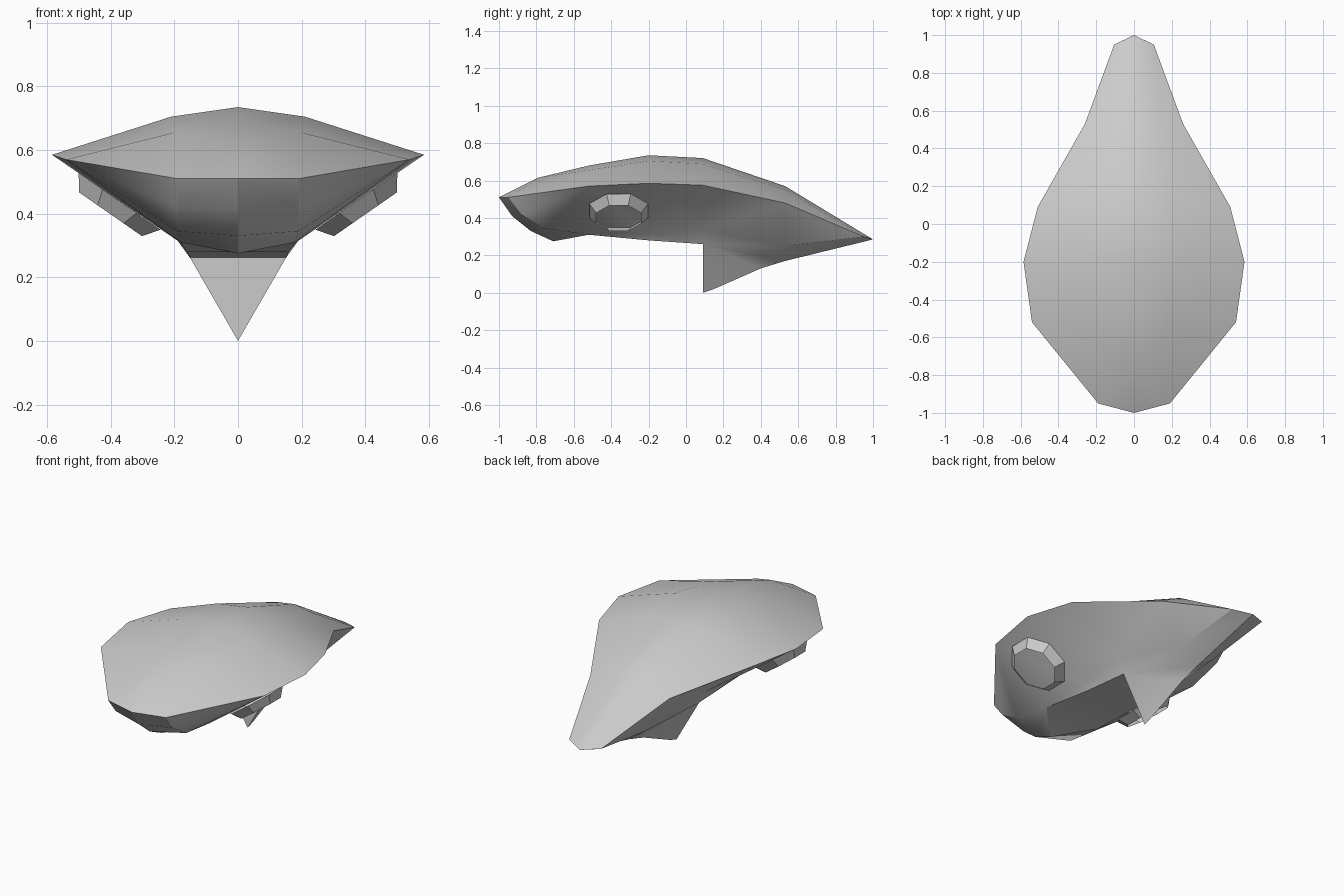
import bpy, bmesh, math
from mathutils import Vector, Matrix

if "Cube" in bpy.data.objects:
    bpy.data.objects.remove(bpy.data.objects["Cube"])


def finish(bm, name, angle, recalc=True):
    """Turn a bmesh half into a mirrored, auto-smoothed object."""
    bmesh.ops.remove_doubles(bm, verts=bm.verts, dist=0.0005)
    if recalc:
        bmesh.ops.recalc_face_normals(bm, faces=bm.faces)
    me = bpy.data.meshes.new(name)
    bm.to_mesh(me)
    bm.free()
    ob = bpy.data.objects.new(name, me)
    bpy.context.collection.objects.link(ob)
    mod = ob.modifiers.new("mirror", 'MIRROR')
    mod.use_clip = True
    bpy.ops.object.select_all(action='DESELECT')
    ob.select_set(True)
    bpy.context.view_layer.objects.active = ob
    bpy.ops.object.modifier_apply(modifier=mod.name)
    bpy.ops.object.shade_smooth_by_angle(angle=math.radians(angle))
    return ob


def face(bm, pts):
    """Add a face, dropping repeated points."""
    uniq = []
    for p in pts:
        if p not in uniq:
            uniq.append(p)
    if len(uniq) > 2:
        bm.faces.new([bm.verts.new(p) for p in uniq])


def strip(bm, a, b):
    """Bridge two polylines of equal length."""
    for i in range(len(a) - 1):
        face(bm, (a[i], a[i + 1], b[i + 1], b[i]))


# Lengthwise profiles of the right half, from bow to stern
nose, bow_corner = (0, -1, .51), (.19, -.95, .51)
tail, tail_corner = (0, 1, .285), (.105, .95, .30)
ridge = [(0, -.52, .68), (0, -.2, .735), (0, .09, .72), (0, .53, .57), tail]
shoulder = [(.20, -.52, .655), (.21, -.2, .705), (.20, .09, .688),
            (.12, .53, .55), (.05, .976, .293)]
rim = [(.54, -.52, .57), (.585, -.2, .585), (.51, .09, .575),
       (.26, .53, .48), tail_corner]
keel_top = [(.18, -.52, .31), (.19, -.2, .315), (.19, .09, .335), rim[3], tail_corner]
keel_low = [keel_top[0], (.16, -.2, .28), (.15, .09, .26), (.11, .53, .25), tail_corner]
keel_mid = [(0, -.52, .31), (0, -.2, .28), (0, .09, .26)]
fin_edge = [(0, .09, 0), (0, .15, .02), (0, .4, .13), (0, .53, .17)]
prow_mid = [nose, (0, -.93, .41), (0, -.83, .33), (0, -.71, .275)]
prow_side = [bow_corner, (.19, -.88, .42), (.19, -.76, .345), keel_top[0]]
brow = (0, -.79, .615)

# Upper shell
bm = bmesh.new()
strip(bm, ridge, shoulder)
strip(bm, shoulder, rim)
face(bm, (shoulder[-1], tail_corner, tail))
face(bm, (nose, bow_corner, brow))
face(bm, (brow, bow_corner, shoulder[0]))
face(bm, (brow, shoulder[0], ridge[0]))
face(bm, (bow_corner, rim[0], shoulder[0]))
# Underside, prow and cheeks
strip(bm, rim[:4], keel_top[:4])
strip(bm, keel_top, keel_low)
strip(bm, keel_low[:3], keel_mid)
strip(bm, prow_mid, prow_side)
face(bm, (prow_mid[-1], keel_low[0], keel_mid[0]))
for a, b in zip(prow_side, prow_side[1:]):
    face(bm, (rim[0], a, b))
# Ventral fin
face(bm, (keel_mid[2], keel_low[2], fin_edge[0]))
for a, b in zip(fin_edge, fin_edge[1:]):
    face(bm, (keel_low[2], a, b))
face(bm, (keel_low[2], fin_edge[-1], keel_low[3]))
face(bm, (keel_low[3], fin_edge[-1], tail, tail_corner))
finish(bm, "hull", 25)

# Open, tapered eight-sided thruster collars on the sloping underside
axis = Vector((.57, 0, -.82)).normalized()
place = (Matrix.Translation(Vector((.375, -.36, .435)) + axis * .02)
         @ axis.to_track_quat('Z', 'Y').to_matrix().to_4x4()
         @ Matrix.Rotation(math.pi / 8, 4, 'Z'))
bm = bmesh.new()
bmesh.ops.create_cone(bm, cap_ends=False, segments=8, radius1=.17,
                      radius2=.13, depth=.05, matrix=place)
finish(bm, "thruster_collars", 25, recalc=False)
